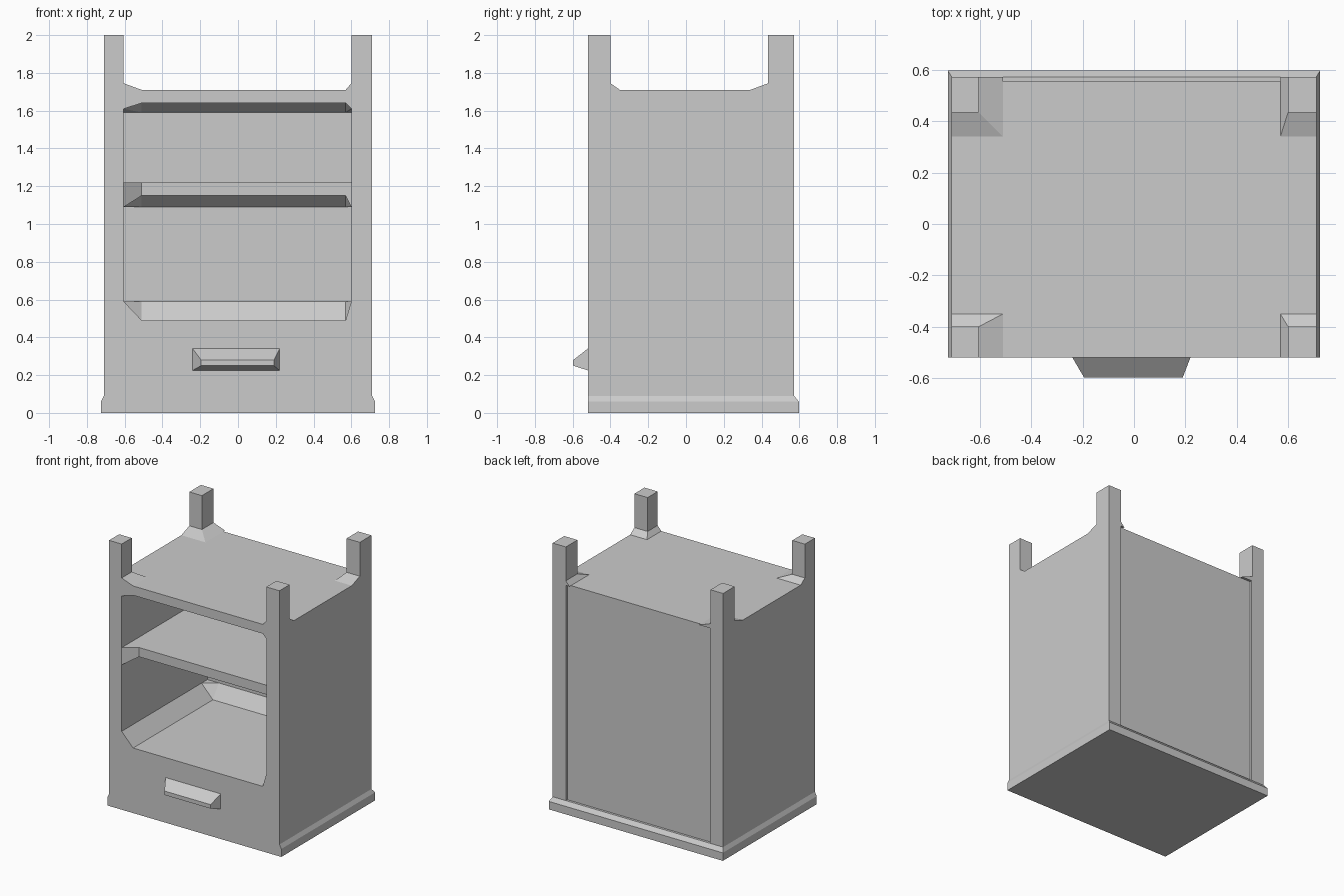
import bpy
import bmesh

if "Cube" in bpy.data.objects:
    bpy.data.objects.remove(bpy.data.objects["Cube"])


def loft(name, rings):
    """Closed solid skinned through a list of equal-length point loops."""
    bm = bmesh.new()
    loops = [[bm.verts.new(p) for p in ring] for ring in rings]
    n = len(loops[0])
    for a, b in zip(loops, loops[1:]):
        for i in range(n):
            j = (i + 1) % n
            bm.faces.new((a[i], a[j], b[j], b[i]))
    bm.faces.new(loops[0][::-1])
    bm.faces.new(loops[-1])
    bmesh.ops.recalc_face_normals(bm, faces=bm.faces)
    mesh = bpy.data.meshes.new(name)
    bm.to_mesh(mesh)
    bm.free()
    obj = bpy.data.objects.new(name, mesh)
    bpy.context.collection.objects.link(obj)
    return obj


def rect(x0, x1, y0, y1, z):
    return [(x0, y0, z), (x1, y0, z), (x1, y1, z), (x0, y1, z)]


def box(name, x0, x1, y0, y1, z0, z1):
    return loft(name, [rect(x0, x1, y0, y1, z0), rect(x0, x1, y0, y1, z1)])


def cut(target, cutter):
    cutter.hide_render = True
    mod = target.modifiers.new("cut", 'BOOLEAN')
    mod.operation = 'DIFFERENCE'
    mod.solver = 'EXACT'
    mod.object = cutter
    bpy.context.view_layer.objects.active = target
    bpy.ops.object.modifier_apply(modifier=mod.name)
    bpy.data.objects.remove(cutter)


def cavity(name, profile, z_low, z_high):
    """Opening with an x-z profile; floor and ceiling slope in at the back."""
    back = [(x, min(max(z, z_low), z_high)) for x, z in profile]
    stations = [(-0.56, profile), (0.43, profile), (0.5, back)]
    cutter = loft(name, [[(x, y, z) for x, z in p] for y, p in stations])
    bm = bmesh.new()
    bm.from_mesh(cutter.data)
    bmesh.ops.triangulate(bm, faces=bm.faces)
    bm.to_mesh(cutter.data)
    bm.free()
    return cutter


FRONT, BACK, SIDE, TOP = -0.52, 0.573, 0.71, 1.71

# Cabinet carcass
body = box("cabinet_body", -SIDE, SIDE, FRONT, BACK, 0.09, TOP)

# Lower compartment with sloped edges
cut(body, cavity("lower_cutter", [
    (-0.605, 0.59), (-0.51, 0.49), (0.57, 0.49), (0.60, 0.59),
    (0.60, 1.09), (0.57, 1.15), (-0.51, 1.15), (-0.605, 1.09)], 0.59, 1.09))

# Upper compartment with a flat floor
cut(body, cavity("upper_cutter", [
    (-0.605, 1.22), (0.60, 1.22), (0.60, 1.61),
    (0.57, 1.64), (-0.51, 1.64), (-0.605, 1.61)], 1.22, 1.59))

# Shelf front set back between the posts
plan = [(-0.605, -0.52), (-0.605, -0.56), (0.60, -0.56), (0.60, -0.45), (-0.51, -0.45)]
cut(body, loft("shelf_cutter", [[(x, y, z) for x, y in plan] for z in (1.06, 1.25)]))

# Recessed back panel
cut(body, box("back_cutter", -0.60, 0.60, 0.555, 0.7, 0.0, 1.8))

# Base plinth, stepped out at the sides and back
loft("base_plinth", [
    rect(-0.725, 0.725, FRONT, 0.597, 0.0),
    rect(-0.725, 0.725, FRONT, 0.597, 0.06),
    rect(-SIDE, SIDE, FRONT, BACK, 0.09)])

# Corner posts with flared feet: outer edge, inner edge, flared inner edge
for x_name, xo, xi, xf in (("left", -SIDE, -0.605, -0.51), ("right", SIDE, 0.60, 0.57)):
    for y_name, yo, yi, yf in (("front", FRONT, -0.40, -0.35), ("back", BACK, 0.435, 0.34)):
        loft(f"{y_name}_{x_name}_post", [
            rect(xo, xf, yo, yf, TOP),
            rect(xo, xi, yo, yi, 1.745),
            rect(xo, xi, yo, yi, 2.0)])

# Tapered drawer handle
loft("drawer_handle", [
    [(x, y, z) for x, z in ((x0, z0), (x1, z0), (x1, z1), (x0, z1))]
    for y, x0, x1, z0, z1 in ((FRONT, -0.24, 0.22, 0.225, 0.34),
                              (-0.597, -0.195, 0.19, 0.25, 0.28))])
